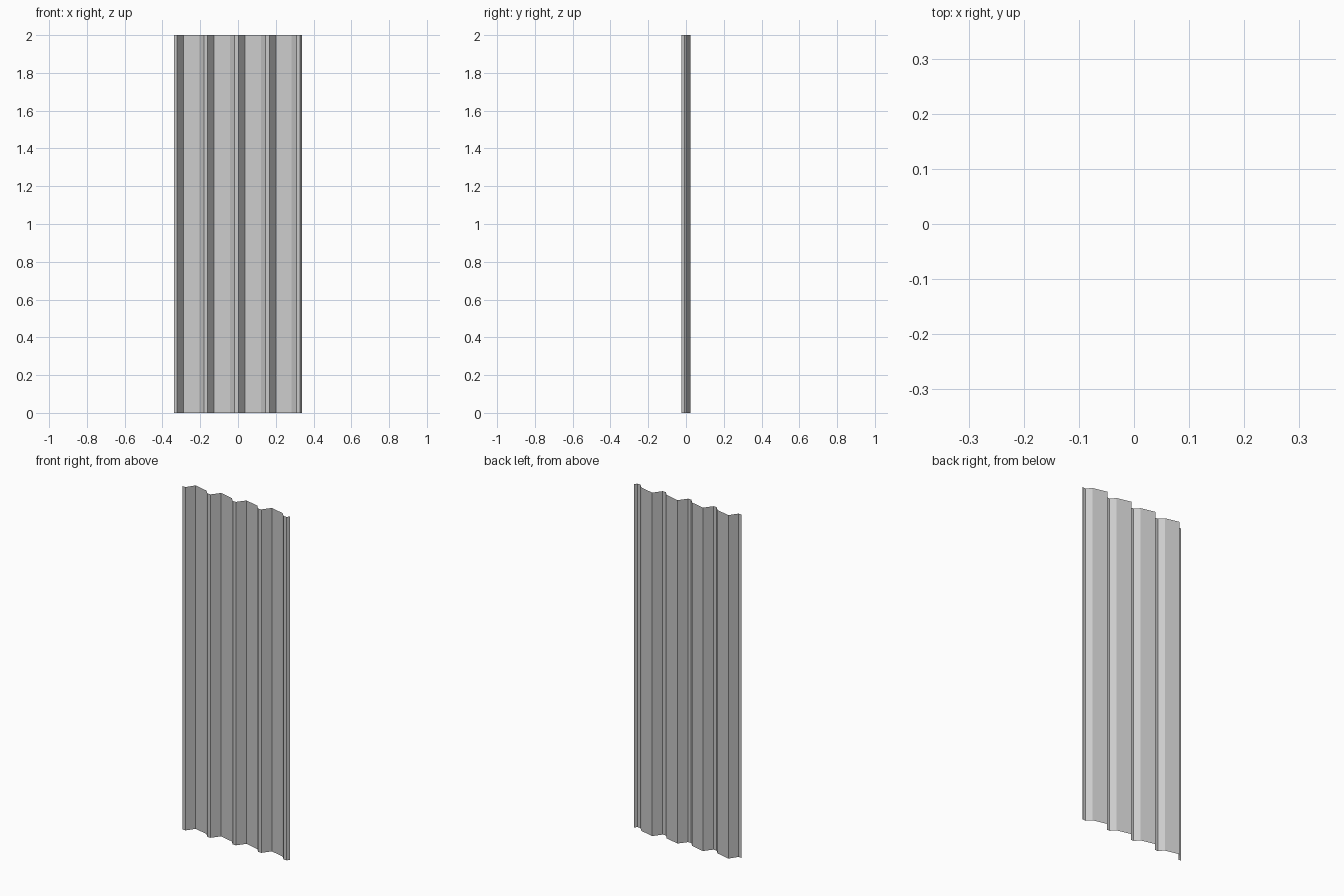
import bpy
import bmesh

if "Cube" in bpy.data.objects:
    bpy.data.objects.remove(bpy.data.objects["Cube"])

HEIGHT = 2.0
PITCH = 0.1635
LOW, SHOULDER, CREST = -0.023, 0.004, 0.024

# Cross-section: one asymmetrical rib, repeated four times
profile = [(-0.34, LOW)]
for i in range(4):
    dx = i * PITCH
    profile += [
        (-0.322 + dx if i == 0 else -0.3245 + dx, LOW),
        (-0.2895 + dx, CREST),
        (-0.206 + dx, SHOULDER),
        (-0.181 + dx, LOW),
    ]
# Closing valley and short upturned lip
profile += [(0.3295, LOW), (0.34, -0.009)]

# Sheet: profile extruded straight up
bm = bmesh.new()
bottom = [bm.verts.new((x, y, 0)) for x, y in profile]
top = [bm.verts.new((x, y, HEIGHT)) for x, y in profile]
for i in range(len(profile) - 1):
    bm.faces.new((bottom[i], bottom[i + 1], top[i + 1], top[i]))

mesh = bpy.data.meshes.new("corrugated_sheet")
bm.to_mesh(mesh)
bm.free()
sheet = bpy.data.objects.new("corrugated_sheet", mesh)
bpy.context.collection.objects.link(sheet)
